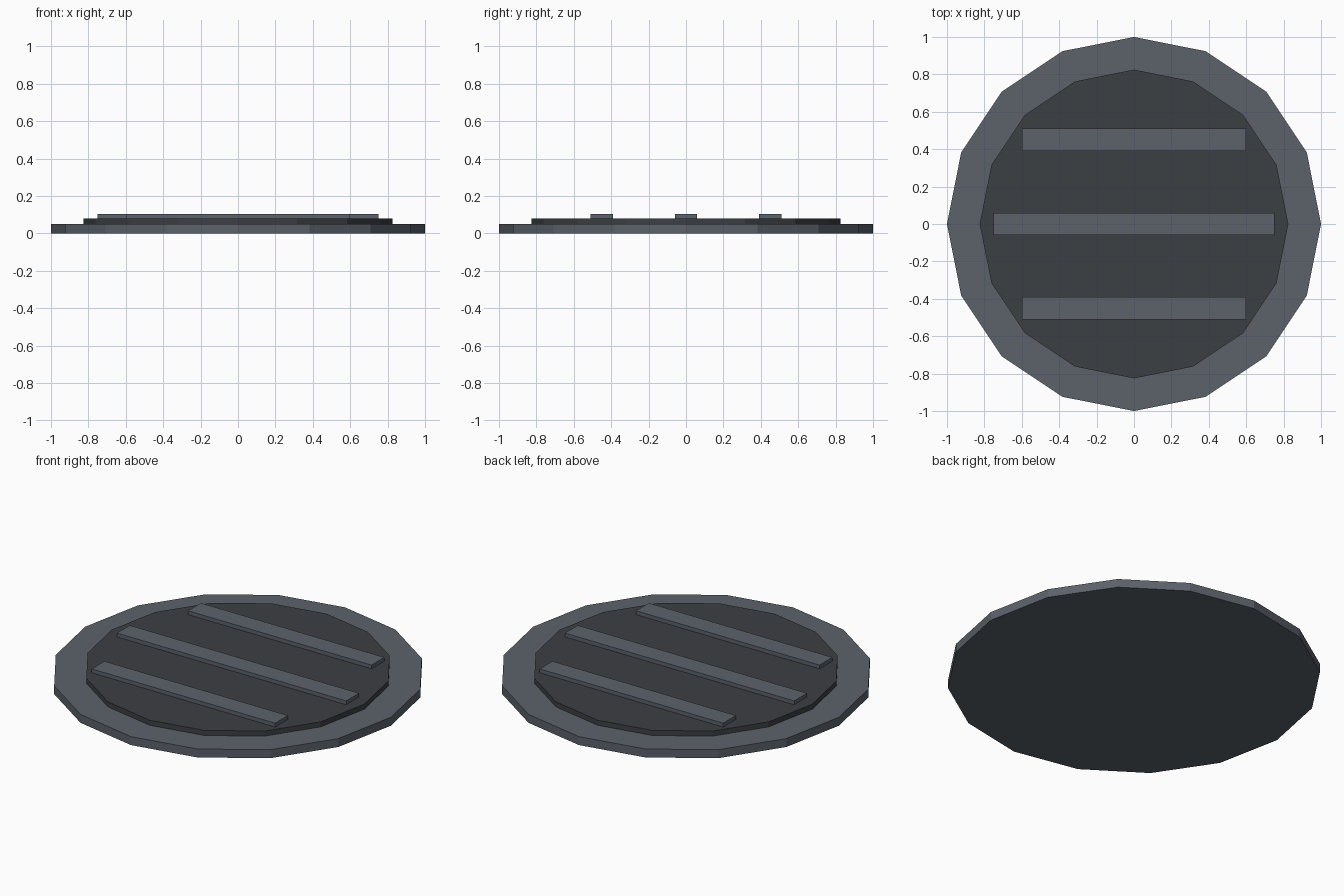
import bpy

if "Cube" in bpy.data.objects:
    bpy.data.objects.remove(bpy.data.objects["Cube"])


def material(name, rgb):
    m = bpy.data.materials.new(name)
    m.diffuse_color = (*rgb, 1)
    m.use_nodes = True
    m.node_tree.nodes["Principled BSDF"].inputs["Base Color"].default_value = m.diffuse_color
    return m


steel = material("steel", (0.107, 0.122, 0.147))
dark = material("dark_iron", (0.046, 0.05, 0.055))


def disc(name, radius, z0, z1, mat):
    bpy.ops.mesh.primitive_cylinder_add(vertices=16, radius=radius, depth=z1 - z0,
                                        location=(0, 0, (z0 + z1) / 2))
    ob = bpy.context.object
    ob.name = name
    ob.data.materials.append(mat)


def bar(name, length, y):
    bpy.ops.mesh.primitive_cube_add(size=1, location=(0, y, 0.09))
    ob = bpy.context.object
    ob.name = name
    ob.scale = (length, 0.12, 0.025)
    bpy.ops.object.transform_apply(location=False, rotation=False, scale=True)
    ob.data.materials.append(steel)


# Outer rim plate and the raised cover on it
disc("rim", 1.0, 0, 0.05, steel)
disc("cover", 0.825, 0.045, 0.08, dark)

# Three raised grip bars, the middle one longer
for name, length, y in (("front_bar", 1.2, -0.45), ("middle_bar", 1.5, 0), ("back_bar", 1.2, 0.45)):
    bar(name, length, y)
